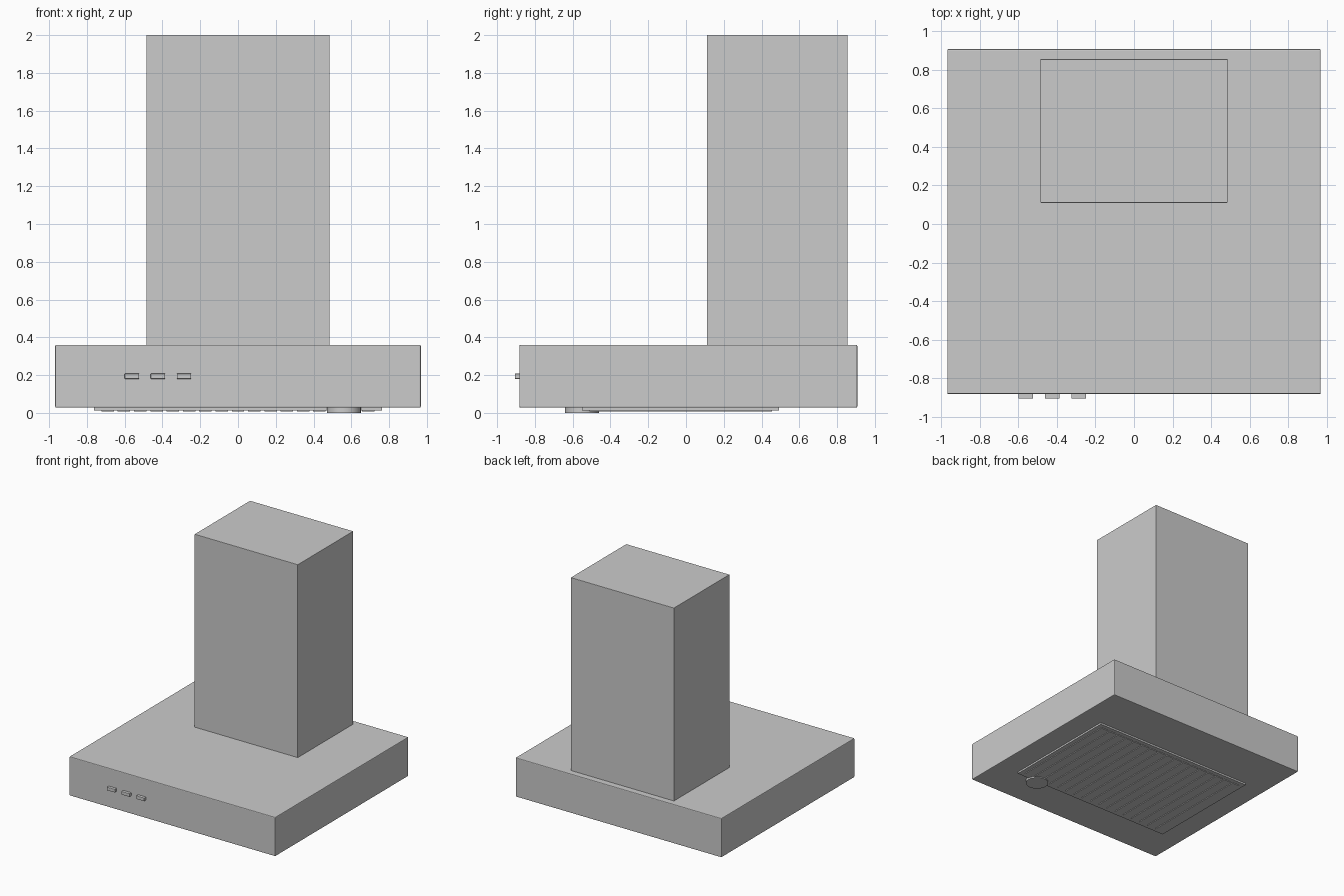
import bpy

if "Cube" in bpy.data.objects:
    bpy.data.objects.remove(bpy.data.objects["Cube"])


def box(name, x0, x1, y0, y1, z0, z1, bevel=0.0):
    """Axis-aligned box given by its limits, with optional small rounded edges."""
    bpy.ops.mesh.primitive_cube_add(
        size=1, location=((x0 + x1) / 2, (y0 + y1) / 2, (z0 + z1) / 2))
    ob = bpy.context.object
    ob.name = name
    ob.scale = (x1 - x0, y1 - y0, z1 - z0)
    bpy.ops.object.transform_apply(location=False, rotation=False, scale=True)
    if bevel:
        mod = ob.modifiers.new("soft_edges", 'BEVEL')
        mod.width = bevel
        mod.segments = 2
    return ob


# Hood canopy and chimney
box("canopy", -0.968, 0.968, -0.882, 0.907, 0.028, 0.36, 0.006)
box("chimney", -0.485, 0.485, 0.11, 0.855, 0.35, 2.0, 0.002)

# Three control buttons on the front
for i in range(3):
    x = -0.562 + i * 0.138
    box(f"button_{i + 1}", x - 0.038, x + 0.038, -0.906, -0.875, 0.18, 0.208, 0.003)

# Grease filter plate with slats running front to back
box("filter_plate", -0.763, 0.763, -0.55, 0.492, 0.013, 0.04)
count = 17
for i in range(count):
    x = -0.69 + i * 1.38 / (count - 1)
    box(f"filter_slat_{i + 1}", x - 0.033, x + 0.033, -0.51, 0.455, 0.007, 0.02)

# Round lamp under the canopy
bpy.ops.mesh.primitive_cylinder_add(vertices=32, radius=0.09, depth=0.03,
                                    location=(0.56, -0.55, 0.015))
bpy.context.object.name = "lamp"
bpy.ops.object.shade_smooth_by_angle()
